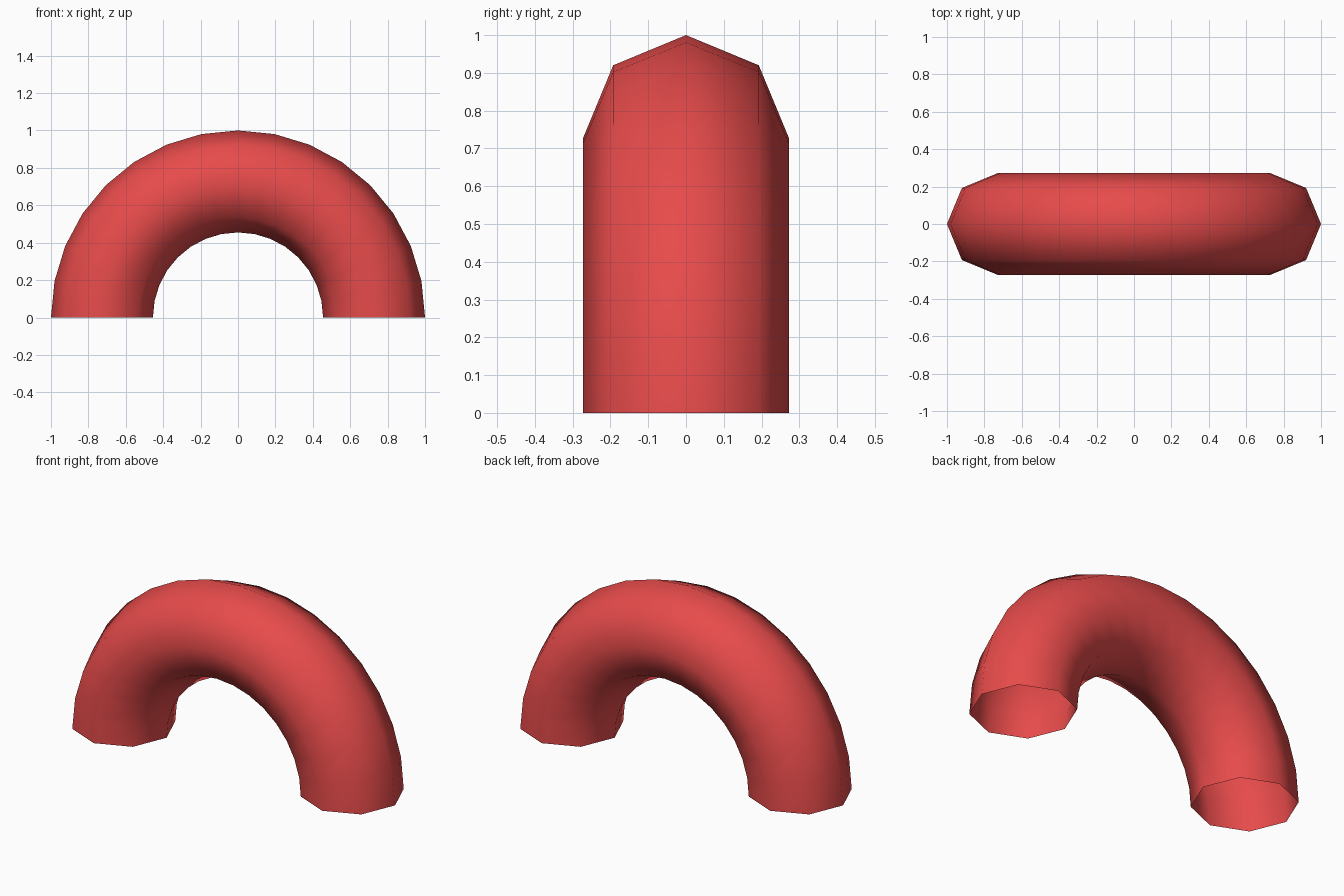
import bpy, bmesh
from math import cos, sin, pi

if "Cube" in bpy.data.objects:
    bpy.data.objects.remove(bpy.data.objects["Cube"])

OUTER, INNER = 1.0, 0.455
MAJOR, MINOR = (OUTER + INNER) / 2, (OUTER - INNER) / 2
STEPS, SIDES = 16, 8

# Octagonal rings swept along a half circle, ends left open
bm = bmesh.new()
rings = []
for i in range(STEPS + 1):
    a = pi * i / STEPS
    ring = []
    for j in range(SIDES):
        t = 2 * pi * j / SIDES
        r = MAJOR + MINOR * cos(t)
        ring.append(bm.verts.new((r * cos(a), MINOR * sin(t), r * sin(a))))
    rings.append(ring)

for r0, r1 in zip(rings, rings[1:]):
    for j in range(SIDES):
        k = (j + 1) % SIDES
        bm.faces.new((r0[j], r1[j], r1[k], r0[k])).smooth = True
bmesh.ops.recalc_face_normals(bm, faces=bm.faces)

# Outer side of the tube must face outwards
top = max(bm.faces, key=lambda f: f.calc_center_median().z)
if top.normal.z < 0:
    bmesh.ops.reverse_faces(bm, faces=bm.faces)

mesh = bpy.data.meshes.new("half_ring_tube")
bm.to_mesh(mesh)
bm.free()
tube = bpy.data.objects.new("half_ring_tube", mesh)
bpy.context.collection.objects.link(tube)

# Red material
red = bpy.data.materials.new("red")
red.diffuse_color = (0.8, 0.07, 0.07, 1)
red.use_nodes = True
red.node_tree.nodes["Principled BSDF"].inputs["Base Color"].default_value = red.diffuse_color
mesh.materials.append(red)
